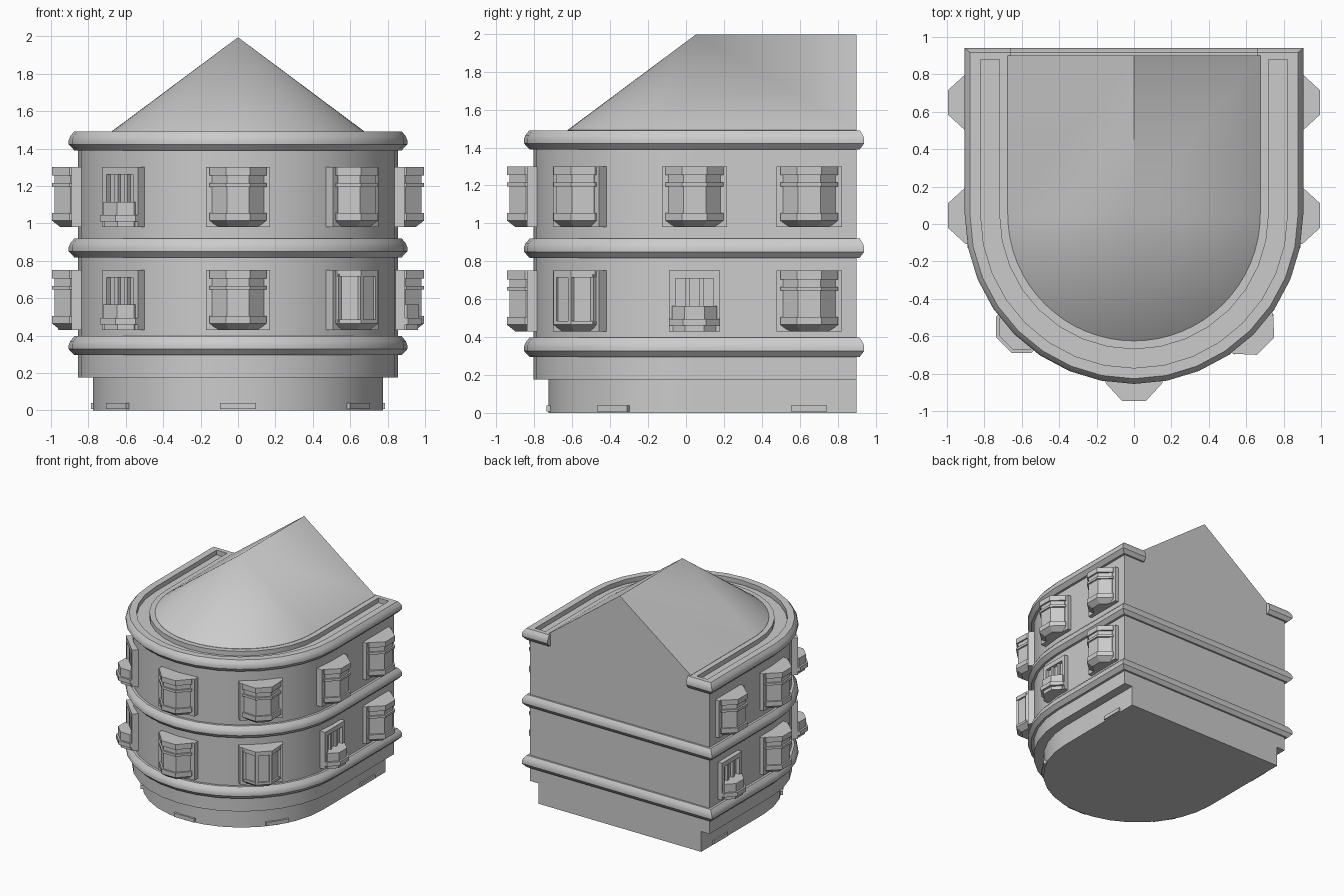
import bpy, bmesh
from math import sin, cos, pi, radians
from mathutils import Matrix, Vector

if "Cube" in bpy.data.objects:
    bpy.data.objects.remove(bpy.data.objects["Cube"])

CY, BACK, R, BASE_R = 0.05, 0.90, 0.855, 0.775


def u_ring(r, yb, z, n=16):
    """U-shaped outline: straight sides, half-round front."""
    arc = [(r * cos(pi * i / n), CY - r * sin(pi * i / n), z) for i in range(n + 1)]
    return [(r, yb, z)] + arc + [(-r, yb, z)]


def loft(name, rings, closed=True, wrap=False, smooth=True, mat=None):
    """Skin between equal-length rings. closed: each ring loops; wrap: last ring joins first."""
    bm = bmesh.new()
    vs = [[bm.verts.new(p) for p in ring] for ring in rings]
    m, n = len(rings), len(rings[0])
    for i in range(m if wrap else m - 1):
        a, b = vs[i], vs[(i + 1) % m]
        for j in range(n if closed else n - 1):
            k = (j + 1) % n
            bm.faces.new((a[j], a[k], b[k], b[j]))
    if wrap:
        bm.faces.new([r[0] for r in vs])
        bm.faces.new([r[-1] for r in vs])
    else:
        bm.faces.new(vs[0])
        bm.faces.new(vs[-1])
    return finish(name, bm, smooth, mat)


def finish(name, bm, smooth=False, mat=None):
    bmesh.ops.remove_doubles(bm, verts=bm.verts, dist=1e-5)
    bmesh.ops.recalc_face_normals(bm, faces=bm.faces)
    me = bpy.data.meshes.new(name)
    bm.to_mesh(me)
    bm.free()
    ob = bpy.data.objects.new(name, me)
    bpy.context.collection.objects.link(ob)
    if mat:
        ob.matrix_world = mat
    if smooth:
        bpy.ops.object.select_all(action='DESELECT')
        ob.select_set(True)
        bpy.context.view_layer.objects.active = ob
        bpy.ops.object.shade_smooth_by_angle(angle=radians(25))
    return ob


def boxes(name, specs, mat):
    """Boxes given as (t0, t1, d0, d1, z0, z1): t along the wall, d outwards."""
    bm = bmesh.new()
    for t0, t1, d0, d1, z0, z1 in specs:
        c = Vector(((t0 + t1) / 2, -(d0 + d1) / 2, (z0 + z1) / 2))
        bmesh.ops.create_cube(bm, size=1, matrix=Matrix.Translation(c)
                              @ Matrix.Diagonal((t1 - t0, d1 - d0, z1 - z0, 1)))
    return finish(name, bm, mat=mat)


def on_arc(deg, z, r=R):
    a = radians(deg)
    return (Matrix.Translation((r * cos(a), CY + r * sin(a), z))
            @ Matrix.Rotation(a + pi / 2, 4, 'Z'))


def on_side(sx, y, z, r=R):
    return Matrix.Translation((sx * r, y, z)) @ Matrix.Rotation(sx * pi / 2, 4, 'Z')


def bay_ring(w, f, dw, df, inset, z):
    """Canted plan: half width w at depth dw, half front f at depth df."""
    w, f, dw, df = w - inset, f - inset * 0.4, dw - inset * 0.4, df - inset
    return [(-w, 0.03, z), (-w, -dw, z), (-f, -df, z), (f, -df, z), (w, -dw, z), (w, 0.03, z)]


# plinth and main body
loft("plinth", [u_ring(BASE_R, BACK, z) for z in (0, 0.18)])
loft("wall", [u_ring(R, BACK, z) for z in (0.175, 1.45)])

# storey bands, wrapping the whole house
profile = [(-0.02, 0), (0.02, 0), (0.05, 0.032), (0.05, 0.055),
           (0.042, 0.075), (0.02, 0.102), (-0.02, 0.102)]
for i, z0 in enumerate((0.295, 0.818)):
    loft(f"band_{i}", [u_ring(R + o, BACK + max(o * 0.8, -0.02), z0 + z) for o, z in profile])

# eaves rim, turning the rear corners and stopping at the gable
rim = profile[1:5] + [(0.022, 0.1), (-0.035, 0.1), (-0.035, 0.04), (-0.02, 0)]
rings = []
for o, z in rim:
    yb = BACK + max(o * 0.8, -0.02)
    rings.append([(0.66, yb, 1.39 + z)] + u_ring(R + o, yb, 1.39 + z) + [(-0.66, yb, 1.39 + z)])
loft("eaves_rim", rings, closed=False, wrap=True)

# inner gutter curb
loft("gutter_curb", [u_ring(r, BACK - 0.002, z) for r, z in
                     ((0.66, 1.43), (0.72, 1.43), (0.72, 1.49), (0.66, 1.49))],
     closed=False, wrap=True)

# roof: gable at the back, half cone at the front
eave = u_ring(0.675, BACK, 1.492, 32)
top = [(0, max(CY, p[1]) if p[1] == BACK else CY, 1.995) for p in eave]
bm = bmesh.new()
lo, mid, hi = ([bm.verts.new(p) for p in ring]
               for ring in (u_ring(0.675, BACK, 1.44, 32), eave, top))
for a, b in ((lo, mid), (mid, hi)):
    for j in range(len(a)):
        k = (j + 1) % len(a)
        bm.faces.new((a[j], a[k], b[k], b[j]))
bm.faces.new(lo)
finish("roof", bm, smooth=True)

# bay windows
GLAZED = [(0.075, 0.215), (0.235, 0.275)]
TALL = [(0.055, 0.285)]


def bay(name, mat, panes):
    levels = [(0, 0.045), (0.035, 0)]
    for a, b in panes:
        levels += [(a, 0), (a, 0.014), (b, 0.014), (b, 0)]
    levels.append((0.32, 0))
    loft(name, [bay_ring(0.152, 0.065, 0.045, 0.14, i, z) for z, i in levels],
         smooth=False, mat=mat)
    boxes(name + "_flange", [(-0.172, 0.172, -0.03, 0.035, 0, 0.32)], mat)
    if panes is TALL:
        posts = [(s * t - 0.011, s * t + 0.011, d - 0.022, d, 0.04, 0.3)
                 for s in (-1, 1) for t, d in ((0.055, 0.139), (0.138, 0.055))]
        boxes(name + "_posts", posts, mat)


# tall windows with a stepped balcony
def balcony(name, mat):
    frame = [(-0.1, 0.1, -0.03, 0.008, 0, 0.3), (-0.135, 0.135, -0.03, 0.038, 0.28, 0.32)]
    for s in (-1, 1):
        frame += [(s * 0.1175 - 0.0175, s * 0.1175 + 0.0175, -0.03, 0.038, 0, 0.28),
                  (s * 0.037 - 0.012, s * 0.037 + 0.012, -0.02, 0.028, 0.02, 0.285)]
    boxes(name + "_window", frame, mat)
    steps = [(0, 0.022), (0.03, 0.022), (0.03, 0), (0.065, 0), (0.065, 0.016), (0.135, 0.016)]
    loft(name, [bay_ring(0.135, 0.06, 0.055, 0.13, i, z) for z, i in steps],
         smooth=False, mat=mat)


for floor, z in (("lower", 0.43), ("upper", 0.98)):
    low = floor == "lower"
    bay(f"{floor}_front_bay", on_arc(-90, z), GLAZED)
    bay(f"{floor}_front_right_bay", on_arc(-45, z), TALL if low else GLAZED)
    balcony(f"{floor}_front_left_balcony", on_arc(-135, z))
    for side, sx in (("left", -1), ("right", 1)):
        for pos, y in (("mid", 0.045), ("rear", 0.65)):
            spot = on_side(sx, y, z)
            if low and (side, pos) in (("left", "rear"), ("right", "mid")):
                balcony(f"{floor}_{side}_{pos}_balcony", spot)
            else:
                bay(f"{floor}_{side}_{pos}_bay", spot, GLAZED)

# small vent blocks at the foot of the plinth
vents = [on_arc(a, 0, BASE_R) for a in (-90, -34, -146)] + \
        [on_side(s, 0.65, 0, BASE_R) for s in (-1, 1)]
for i, m in enumerate(vents):
    boxes(f"foot_vent_{i}", [(-0.095, 0.095, -0.03, 0.012, 0.008, 0.04)], m)
